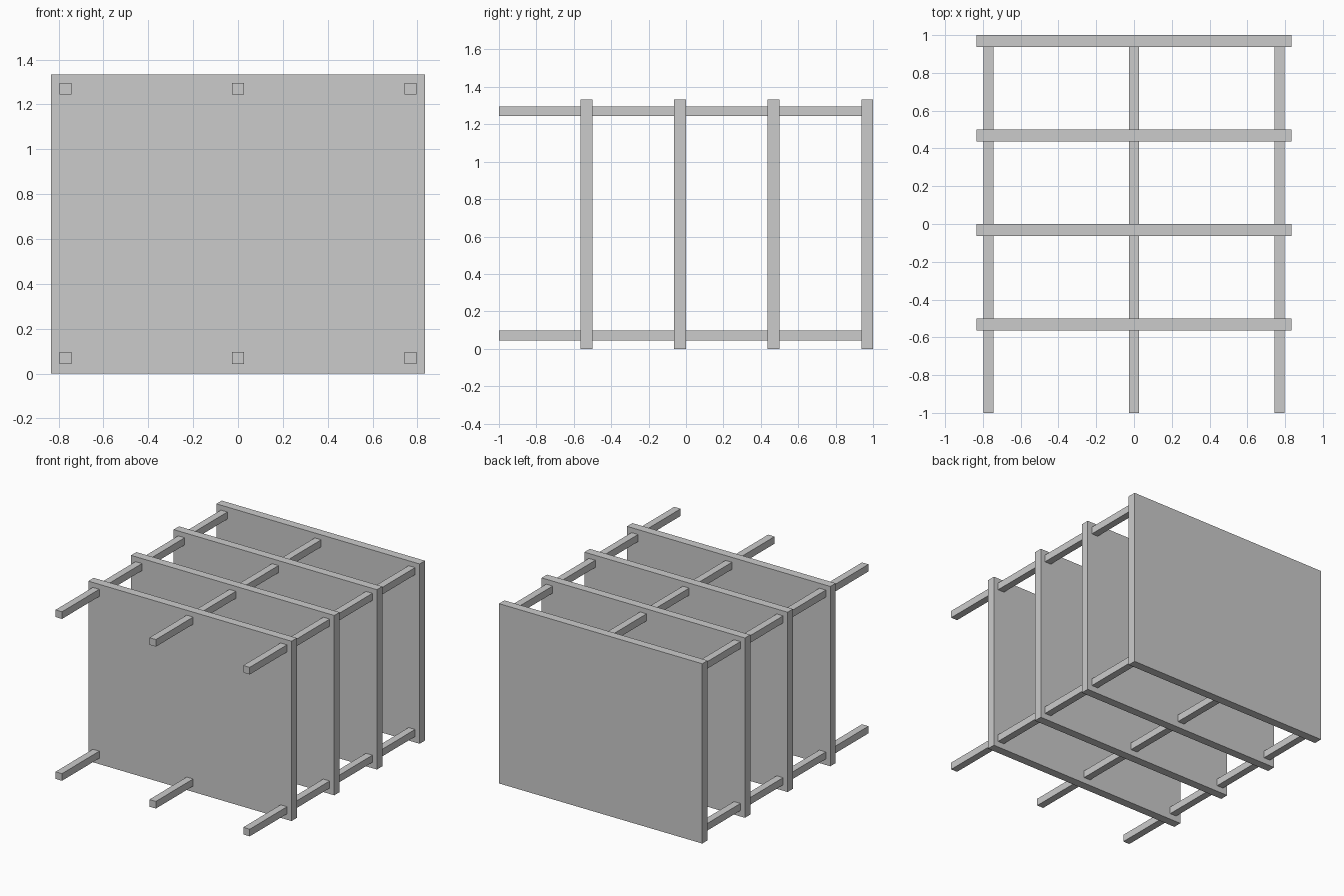
import bpy

if "Cube" in bpy.data.objects:
    bpy.data.objects.remove(bpy.data.objects["Cube"])

PITCH = 0.5        # depth of one repeated bay
THICK = 0.063      # panel thickness
WIDTH, HEIGHT = 1.667, 1.333
BAR = 0.053        # square bar section


def box(name, lo, hi):
    """Axis-aligned box between two corners."""
    bpy.ops.mesh.primitive_cube_add(
        size=1, location=[(a + b) / 2 for a, b in zip(lo, hi)])
    ob = bpy.context.object
    ob.name = name
    ob.scale = [b - a for a, b in zip(lo, hi)]
    bpy.ops.object.transform_apply(location=False, rotation=False, scale=True)
    return ob


# Four bays, each a panel carried on six bars projecting to the front
for i in range(4):
    front = -1 + i * PITCH
    back = front + PITCH
    box(f"panel_{i + 1}", (-WIDTH / 2, back - THICK, 0), (WIDTH / 2, back, HEIGHT))
    for row, z in (("lower", 0.07), ("upper", 1.27)):
        for side, x in (("left", -0.77), ("middle", 0), ("right", 0.77)):
            box(f"{row}_{side}_bar_{i + 1}",
                (x - BAR / 2, front, z - BAR / 2),
                (x + BAR / 2, back - THICK, z + BAR / 2))
